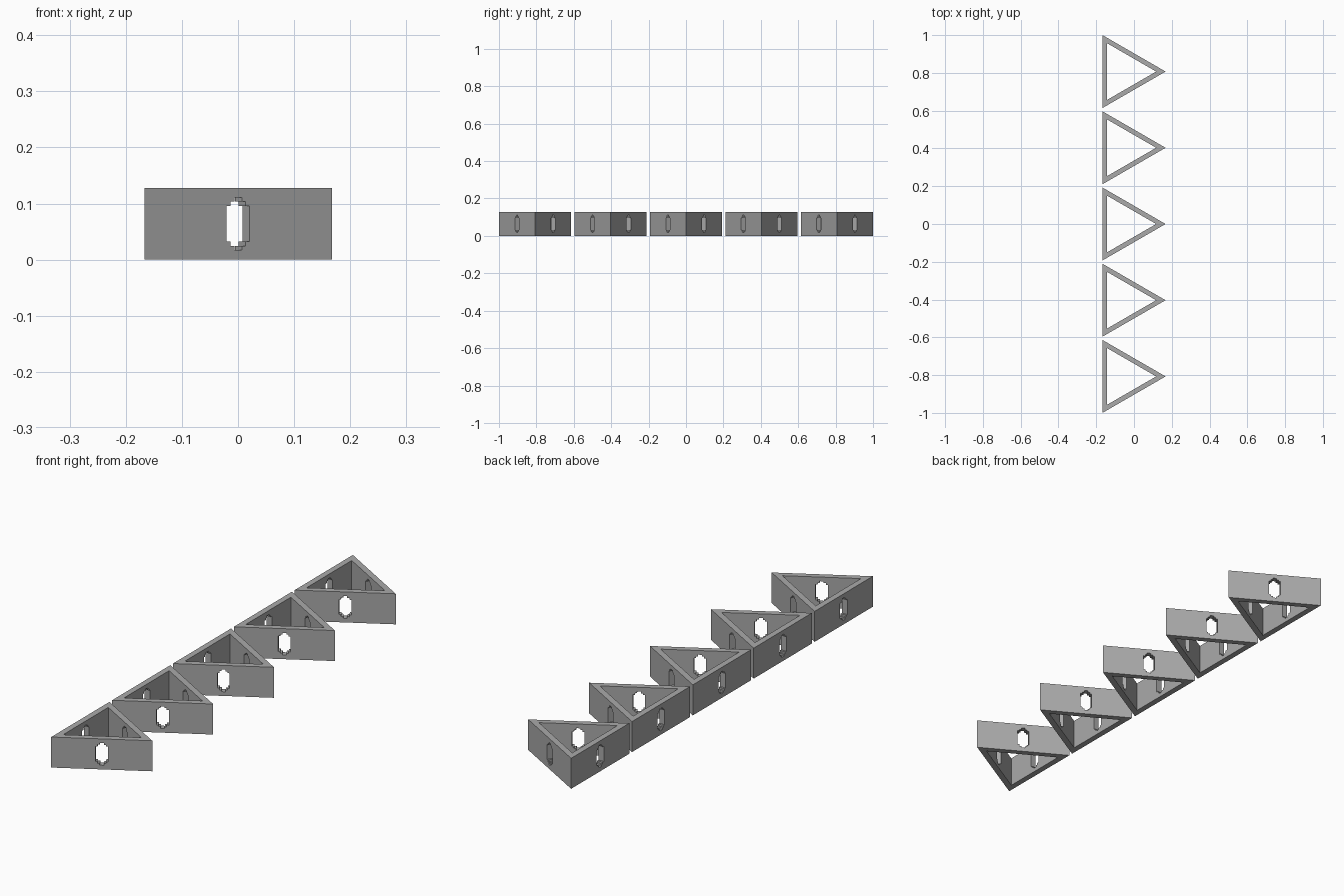
import bpy, bmesh, math
from mathutils import Matrix, Vector

if "Cube" in bpy.data.objects:
    bpy.data.objects.remove(bpy.data.objects["Cube"])

SIDE, HEIGHT, WALL, PITCH = 0.386, 0.128, 0.025, 0.4035
INRADIUS = SIDE / (2 * math.sqrt(3))
CENTRE_X = INRADIUS - 0.167

grey = bpy.data.materials.new("grey")
grey.use_nodes = True
colour = (0.4, 0.4, 0.4, 1)
grey.diffuse_color = colour
grey.node_tree.nodes["Principled BSDF"].inputs["Base Color"].default_value = colour


def make_object(name, bm):
    bmesh.ops.recalc_face_normals(bm, faces=bm.faces)
    mesh = bpy.data.meshes.new(name)
    bm.to_mesh(mesh)
    bm.free()
    mesh.materials.append(grey)
    obj = bpy.data.objects.new(name, mesh)
    bpy.context.collection.objects.link(obj)
    return obj


def corners(inradius, z):
    turns = [math.radians(120 * i) for i in range(3)]
    return [Vector((2 * inradius * math.cos(t), 2 * inradius * math.sin(t), z)) for t in turns]


# Hollow triangular frame
bm = bmesh.new()
rings = [[bm.verts.new(p) for p in corners(r, z)]
         for r, z in ((INRADIUS, 0), (INRADIUS, HEIGHT),
                      (INRADIUS - WALL, HEIGHT), (INRADIUS - WALL, 0))]
for a, b in zip(rings, rings[1:] + rings[:1]):
    for i in range(3):
        j = (i + 1) % 3
        bm.faces.new((a[i], a[j], b[j], b[i]))
frame = make_object("triangle_frame_1", bm)

# Stepped slot outline: one quarter, mirrored into the others
quarter = [(0.0235, 0.032), (0.0157, 0.032), (0.0157, 0.0395),
           (0.0078, 0.0395), (0.0078, 0.0465)]
half = quarter + [(-w, h) for w, h in reversed(quarter)]
outline = half + [(-w, -h) for w, h in half]

# One slot cutter through the middle of each wall
bm = bmesh.new()
for i in range(3):
    turn = Matrix.Rotation(math.radians(60 + 120 * i), 4, "Z")
    start = INRADIUS - WALL - 0.01
    face = bm.faces.new([bm.verts.new(turn @ Vector((start, w, HEIGHT / 2 + h)))
                         for w, h in outline])
    grown = bmesh.ops.extrude_face_region(bm, geom=[face])["geom"]
    bmesh.ops.translate(bm, vec=turn @ Vector((WALL + 0.02, 0, 0)),
                        verts=[v for v in grown if isinstance(v, bmesh.types.BMVert)])
cutter = make_object("slot_cutter", bm)
cutter.hide_render = True

cut = frame.modifiers.new("slots", "BOOLEAN")
cut.operation = "DIFFERENCE"
cut.solver = "EXACT"
cut.object = cutter
mesh = bpy.data.meshes.new_from_object(
    frame.evaluated_get(bpy.context.evaluated_depsgraph_get()))
frame.modifiers.clear()
frame.data = mesh
bpy.data.objects.remove(cutter)

# Row of five identical frames
for i in range(5):
    obj = frame if i == 0 else frame.copy()
    if i:
        obj.name = f"triangle_frame_{i + 1}"
        bpy.context.collection.objects.link(obj)
    obj.location = (CENTRE_X, (i - 2) * PITCH, 0)
